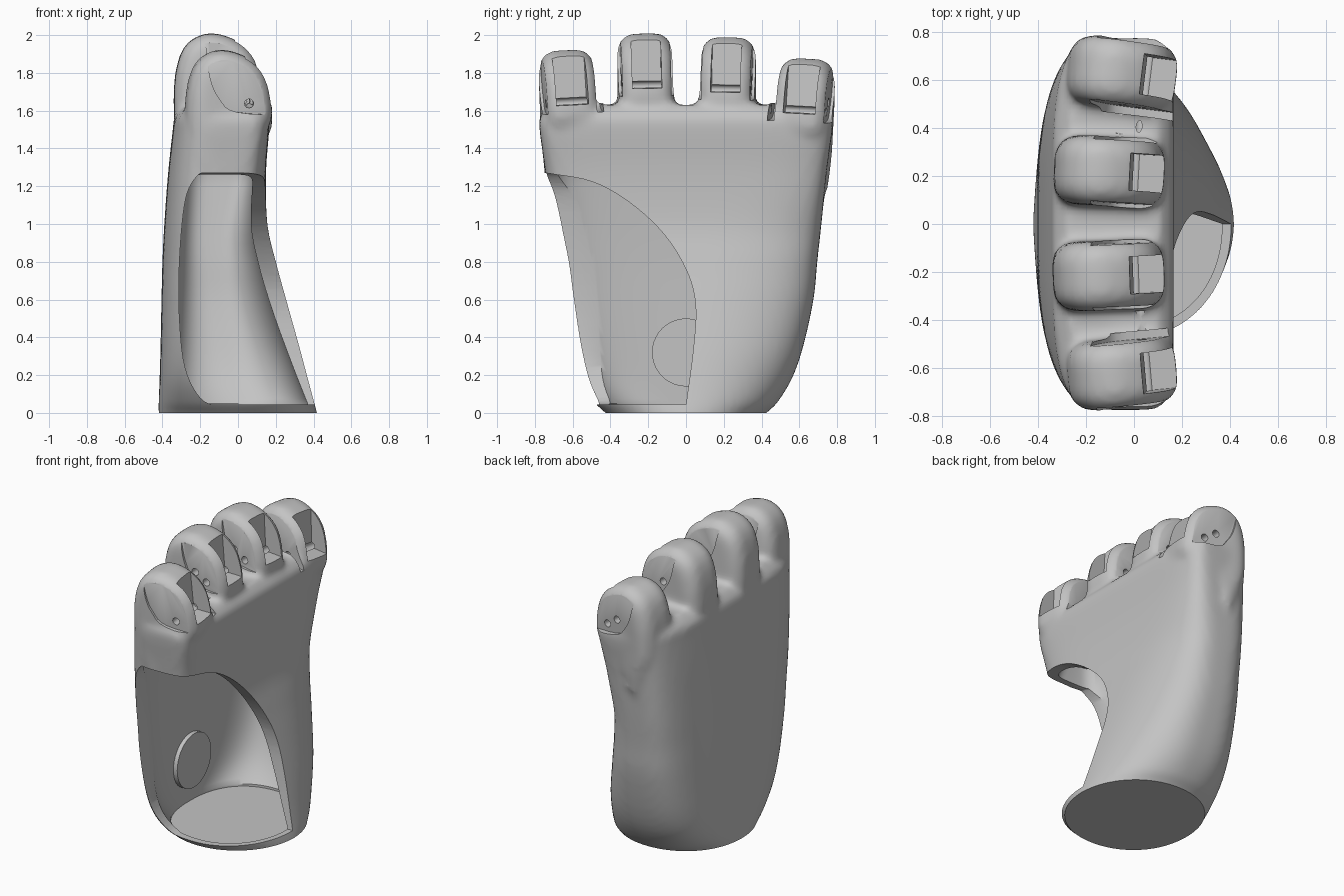
import bpy, bmesh, math
from mathutils import Matrix, Vector

cube = bpy.data.objects.get("Cube")
if cube:
    bpy.data.objects.remove(cube, do_unlink=True)

grey = bpy.data.materials.new("plain grey")
grey.use_nodes = True
COLOUR = (0.55, 0.55, 0.55, 1)
grey.diffuse_color = COLOUR
for node in grey.node_tree.nodes:
    if node.type == 'BSDF_PRINCIPLED':
        node.inputs["Base Color"].default_value = COLOUR


def make_object(name, bm, matrix=None):
    bmesh.ops.recalc_face_normals(bm, faces=bm.faces)
    if matrix:
        bm.transform(matrix)
    mesh = bpy.data.meshes.new(name)
    bm.to_mesh(mesh)
    bm.free()
    ob = bpy.data.objects.new(name, mesh)
    bpy.context.scene.collection.objects.link(ob)
    return ob


def spline(pts, steps=5):
    """Open smooth curve through the given points of any dimension."""
    p = [Vector(q) for q in pts]
    p = [p[0] * 2 - p[1]] + p + [p[-1] * 2 - p[-2]]
    out = []
    for a, b, c, d in zip(p, p[1:], p[2:], p[3:]):
        for i in range(steps):
            t = i / steps
            out.append((b * 2 + (c - a) * t + (a * 2 - b * 5 + c * 4 - d) * t**2
                        + (b * 3 - a - c * 3 + d) * t**3) / 2)
    return out + [p[-2]]


def prism(name, pts, lo, hi, axis='Y', matrix=None, bevel=0):
    """Extrude a side profile along x or y, optionally rounding the rims."""
    bm = bmesh.new()
    caps = []
    for t in (lo, hi):
        co = [(t, u, v) if axis == 'X' else (u, t, v) for u, v in pts]
        caps.append([bm.verts.new(c) for c in co])
    faces = [bm.faces.new(c) for c in caps]
    n = len(pts)
    for i in range(n):
        j = (i + 1) % n
        bm.faces.new((caps[0][i], caps[0][j], caps[1][j], caps[1][i]))
    if bevel:
        bmesh.ops.recalc_face_normals(bm, faces=bm.faces)
        rims = list({e for f in faces for e in f.edges})
        bmesh.ops.bevel(bm, geom=rims, offset=bevel, segments=5, profile=0.5, affect='EDGES')
    return make_object(name, bm, matrix)


def circle(u, v, r, n=24):
    return [(u + r * math.cos(math.tau * i / n), v + r * math.sin(math.tau * i / n))
            for i in range(n)]


def loft(name, rows, n=96):
    """Skin sections: height, back x, palm x, half width, back and palm squareness."""
    bm = bmesh.new()
    rings = []
    for z, x0, x1, half, back, palm in rows:
        ring = []
        for i in range(n):
            c, s = math.cos(math.tau * i / n), math.sin(math.tau * i / n)
            e = 2 / (palm if c > 0 else back)
            x = (x0 + x1) / 2 + (x1 - x0) / 2 * math.copysign(abs(c)**e, c)
            ring.append(bm.verts.new((x, half * math.copysign(abs(s)**e, s), z)))
        rings.append(ring)
    for a, b in zip(rings, rings[1:]):
        for i in range(n):
            j = (i + 1) % n
            bm.faces.new((a[i], a[j], b[j], b[i]))
    bm.faces.new(rings[0])
    bm.faces.new(rings[-1])
    return make_object(name, bm)


def bake(ob):
    bpy.context.view_layer.update()
    graph = bpy.context.evaluated_depsgraph_get()
    mesh = bpy.data.meshes.new_from_object(ob.evaluated_get(graph))
    ob.modifiers.clear()
    ob.data = mesh


def boolean(ob, tools, operation='DIFFERENCE'):
    for tool in tools:
        tool.hide_render = True
        mod = ob.modifiers.new("cut", 'BOOLEAN')
        mod.operation, mod.solver, mod.object = operation, 'EXACT', tool
    bake(ob)
    for tool in tools:
        bpy.data.objects.remove(tool, do_unlink=True)


# Palm body, flaring to a round wrist
sections = spline([
    (-.08, -.41, .425, .36, 2, 2), (0, -.42, .418, .425, 2.1, 2),
    (.05, -.42, .405, .48, 2.4, 2.1), (.18, -.415, .37, .56, 3, 2.2),
    (.35, -.41, .325, .62, 3.3, 2.4), (.6, -.405, .255, .675, 3.3, 2.6),
    (.8, -.40, .20, .695, 3.3, 3), (1.0, -.39, .155, .717, 3.4, 3.8),
    (1.27, -.37, .148, .745, 3.6, 6), (1.5, -.345, .165, .775, 3.7, 8),
    (1.57, -.335, .16, .77, 3.6, 7), (1.63, -.28, .11, .7, 3, 4)], 4)
shell = loft("palm_shell", sections)

# Four knuckles: centre y, top z, back x, palm x, lean, turn, slot half width
knuckles = [(-.62, 1.92, -.265, .178, 3, 5, .085), (-.21, 2.008, -.325, .128, 1, 2, .078),
            (.215, 1.988, -.32, .128, -1, -3, .078), (.628, 1.875, -.265, .178, -3, -7, .085)]
outline = [(.25, -.8), (.0, -.5), (-.03, -.3), (.01, -.16), (.1, -.065), (.26, -.012),
           (.46, 0), (.73, -.045), (.92, -.14), (1, -.31), (.93, -.42), (.6, -.55)]
parts, cutters = [shell], []
for k, (y, top, x0, x1, lean, turn, slot) in enumerate(knuckles):
    pivot = Matrix.Translation((-.05, y, 1.65))
    m = (pivot @ Matrix.Rotation(math.radians(turn), 4, 'Z')
         @ Matrix.Rotation(math.radians(lean), 4, 'X')
         @ Matrix.Translation((.05, 0, -1.65)))
    profile = spline([(x0 + u * (x1 - x0), top + v) for u, v in outline], 3)
    parts.append(prism("knuckle", profile, -.145, .145, matrix=m, bevel=.09))
    # Tendon slot open to the palm side and the top
    cutters.append(prism("slot", [(x1 - .155, top + .1), (x1 - .13, top - .275),
                                  (x1 - .12, top - .285), (x1 + .1, top - .295),
                                  (x1 + .1, top + .1)], -slot, slot, matrix=m))
    # Flat hinge cheeks on both sides
    cheek = spline([(-.2, top + .1), (-.16, top - .14), (-.11, top - .25),
                    (-.02, top - .32), (.3, top - .34)], 4) + [Vector((.3, top + .1))]
    for lo, hi in ((-.165, -.13), (.13, .165)):
        cutters.append(prism("cheek", cheek, lo, hi, matrix=m))
    # Pin holes
    spots = [(x1 - .13, top - .275)]
    if k:
        spots.append((x1 - .21, top - .225))
    for u, v in spots:
        cutters.append(prism("pin_hole", circle(u, v, .024, 12), -.25, .25, matrix=m))

# Blend the knuckles into the palm
bm = bmesh.new()
for part in parts:
    bm.from_mesh(part.data)
bm.to_mesh(shell.data)
bm.free()
for part in parts[1:]:
    bpy.data.objects.remove(part, do_unlink=True)
remesh = shell.modifiers.new("blend", 'REMESH')
remesh.mode, remesh.voxel_size = 'VOXEL', .022
smooth = shell.modifiers.new("soften", 'SMOOTH')
smooth.factor, smooth.iterations = .5, 6
bake(shell)

# Hollow inside above a thin floor, with a palm wall thickest at mid height
inner = [(z, a + .055, b - .03 - .065 * math.sin(math.pi * z / 1.5), h - .052, p, q)
         for z, a, b, h, p, q in sections if .04 < z < 1.28]
inner.insert(0, (.035,) + inner[0][1:])
inner += [(1.38, -.3, .08, .67, 3, 4), (1.47, -.26, .06, .5, 3, 3)]
cavity = loft("cavity", inner)

# Thumb opening: a side curve crossed with a front curve
side = spline([(-.74, 1.27), (-.5, 1.225), (-.3, 1.115), (-.12, .95), (0, .76),
               (.05, .58), (.04, .35), (0, .045)]) + [Vector((-1.2, .045)), Vector((-1.2, 1.27))]
front = spline([(-.14, 1.29), (-.22, 1.25), (-.28, 1.12), (-.31, .8), (-.31, .5),
                (-.28, .24), (-.2, .08), (-.1, .03)]) + [Vector((1, .03)), Vector((1, 1.29))]
opening = prism("opening", side, -.6, .9, axis='X')
boolean(opening, [prism("opening_front", front, -1.4, .4)], 'INTERSECT')

# Level the wrist
base = prism("base_cut", [(-1, -.5), (1, -.5), (1, 0), (-1, 0)], -1, 1)
boolean(shell, [base, cavity, opening] + cutters)

# Round pad on the inside of the back wall
pad = prism("inner_pad", circle(0, .32, .18, 40), -.375, -.325, axis='X')

for ob in (shell, pad):
    ob.data.materials.clear()
    ob.data.materials.append(grey)
    bpy.ops.object.select_all(action='DESELECT')
    ob.select_set(True)
    bpy.context.view_layer.objects.active = ob
    bpy.ops.object.shade_smooth_by_angle(angle=math.radians(35))
